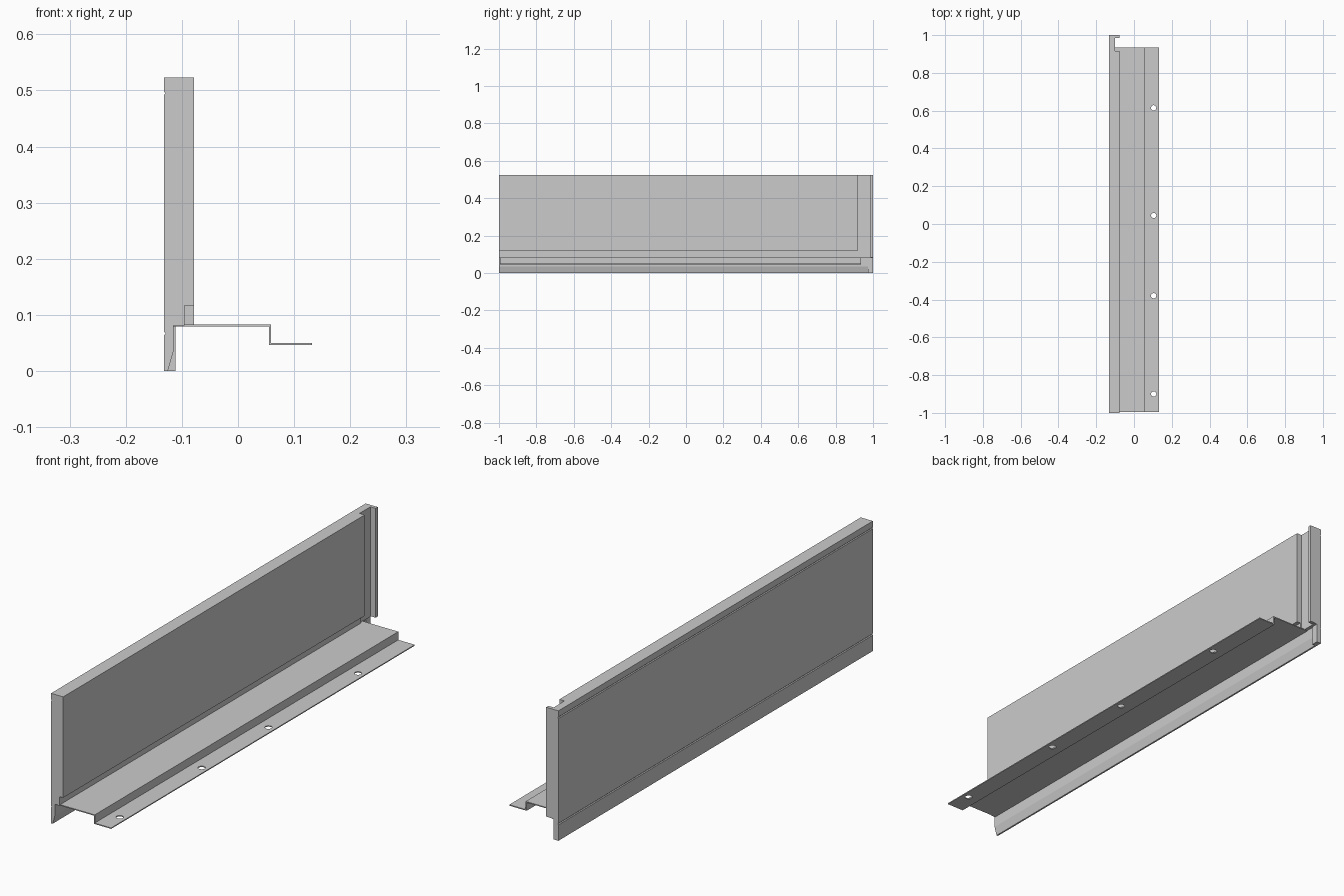
import bpy, bmesh

if "Cube" in bpy.data.objects:
    bpy.data.objects.remove(bpy.data.objects["Cube"])


def finish(name, bm):
    bmesh.ops.recalc_face_normals(bm, faces=bm.faces)
    mesh = bpy.data.meshes.new(name)
    bm.to_mesh(mesh)
    bm.free()
    obj = bpy.data.objects.new(name, mesh)
    bpy.context.collection.objects.link(obj)
    return obj


def extrude_y(name, profile, y0, y1):
    """Extrude a closed x-z profile along y."""
    bm = bmesh.new()
    face = bm.faces.new([bm.verts.new((x, y0, z)) for x, z in profile])
    ext = bmesh.ops.extrude_face_region(bm, geom=[face])
    verts = [v for v in ext["geom"] if isinstance(v, bmesh.types.BMVert)]
    bmesh.ops.translate(bm, verts=verts, vec=(0, y1 - y0, 0))
    return finish(name, bm)


def box(name, x0, x1, y0, y1, z0, z1):
    return extrude_y(name, [(x0, z0), (x1, z0), (x1, z1), (x0, z1)], y0, y1)


def cut(obj, cutter):
    mod = obj.modifiers.new("cut", 'BOOLEAN')
    mod.operation = 'DIFFERENCE'
    mod.solver = 'EXACT'
    mod.object = cutter
    cutter.hide_render = True
    cutter.hide_set(True)
    cutter.display_type = 'WIRE'
    bpy.context.view_layer.update()
    applied = bpy.data.meshes.new_from_object(
        obj.evaluated_get(bpy.context.evaluated_depsgraph_get()))
    obj.modifiers.clear()
    obj.data = applied
    bpy.data.objects.remove(cutter)


BACK, FRONT, TOP = -0.132, -0.078, 0.523


def groove(z):
    """Shallow V groove in the back face, listed downwards."""
    return [(BACK, z + 0.003), (BACK + 0.003, z), (BACK, z - 0.003)]


# Upright panel with tapered skirt, recessed foot and two back grooves
panel = extrude_y("upright_panel", [
    (BACK, 0), (-0.125, 0), (-0.115, 0.035), (-0.115, 0.081),
    (-0.095, 0.081), (-0.095, 0.117), (FRONT, 0.117),
    (FRONT, TOP), (BACK, TOP)] + groove(0.495) + groove(0.067), -1, 1)

# Rebate at the far end of the panel
cut(panel, box("rebate_cutter", -0.101, 0, 0.917, 1.1, 0.05, 0.6))

# End lip closing the rebate, and the block below it
box("end_lip", -0.104, FRONT, 0.986, 1, 0.083, TOP)
box("corner_block", -0.128, -0.111, 0.972, 1, 0, 0.083)

# Stepped sheet-metal shelf with mounting flange
shelf = extrude_y("stepped_shelf", [
    (-0.117, 0.079), (0.055, 0.079), (0.055, 0.046), (0.132, 0.046),
    (0.132, 0.050), (0.059, 0.050), (0.059, 0.083), (-0.117, 0.083)],
    -0.995, 0.935)

# Screw holes along the flange
bm = bmesh.new()
for y in (-0.90, -0.38, 0.045, 0.615):
    new = bmesh.ops.create_cone(bm, cap_ends=True, segments=24,
                                radius1=0.014, radius2=0.014, depth=0.03)
    bmesh.ops.translate(bm, verts=new["verts"], vec=(0.104, y, 0.048))
cut(shelf, finish("hole_cutter", bm))
